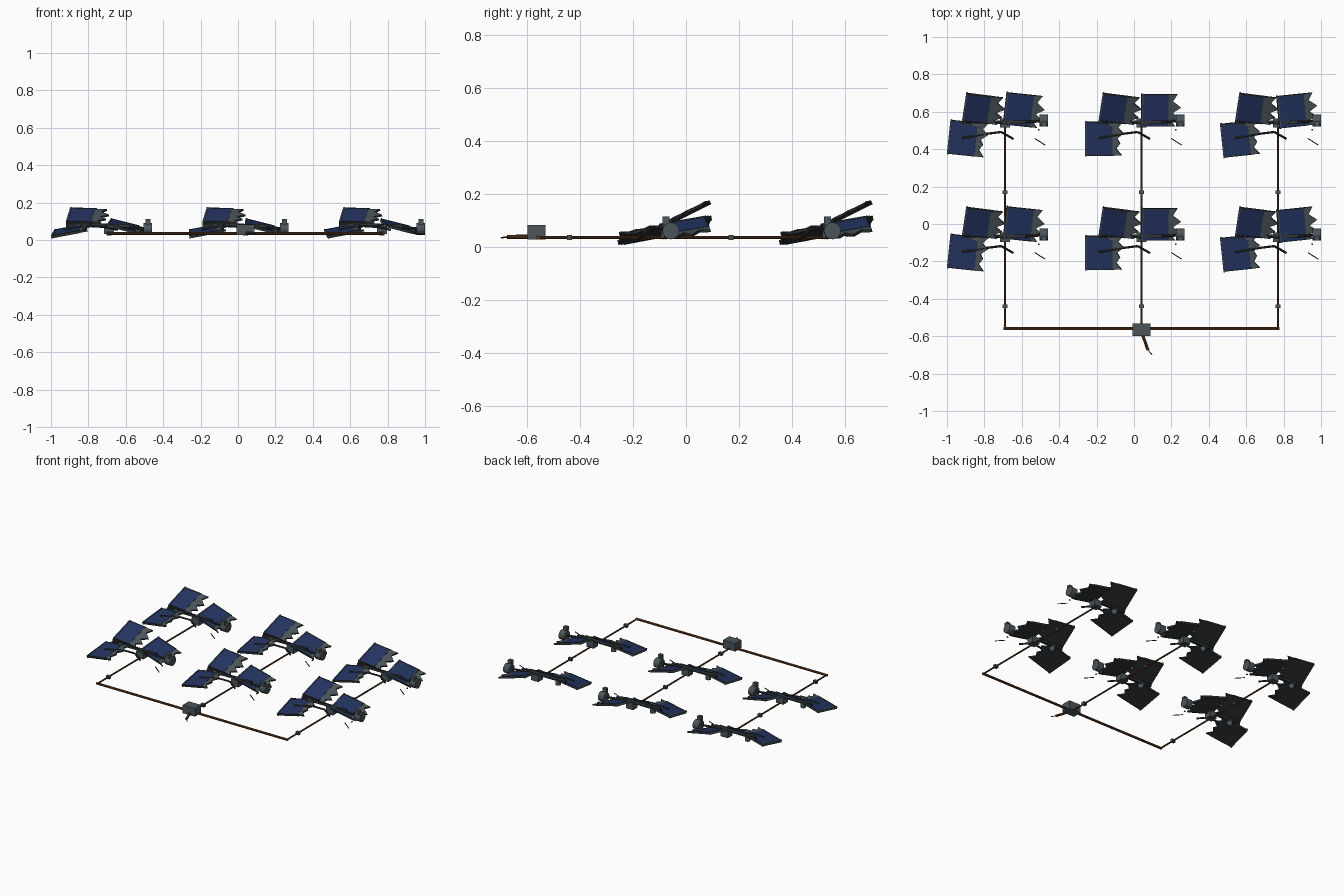
import bpy, bmesh, math
from mathutils import Vector, Matrix

if "Cube" in bpy.data.objects:
    bpy.data.objects.remove(bpy.data.objects["Cube"])


def material(name, rgb):
    m = bpy.data.materials.new(name)
    m.diffuse_color = (*rgb, 1)
    m.use_nodes = True
    m.node_tree.nodes["Principled BSDF"].inputs["Base Color"].default_value = m.diffuse_color
    return m


BLUE = material("solar_blue", (0.018, 0.035, 0.12))
DARK = material("dark_metal", (0.028, 0.033, 0.036))
GREY = material("worn_metal", (0.07, 0.09, 0.10))
COPPER = material("copper_cable", (0.13, 0.045, 0.015))


def finish(name, bm, mat):
    bmesh.ops.recalc_face_normals(bm, faces=bm.faces[:])
    me = bpy.data.meshes.new(name)
    bm.to_mesh(me)
    bm.free()
    me.materials.append(mat)
    ob = bpy.data.objects.new(name, me)
    bpy.context.collection.objects.link(ob)
    return ob


def box(name, c, size, mat):
    bm = bmesh.new()
    bmesh.ops.create_cube(bm, size=1, matrix=Matrix.Translation(c) @ Matrix.Diagonal((*size, 1)))
    return finish(name, bm, mat)


def rods(name, pts, r, mat, sides=8):
    bm = bmesh.new()
    for a, b in zip(pts, pts[1:]):
        a, b = Vector(a), Vector(b)
        d = b - a
        mtx = Matrix.Translation((a + b) / 2) @ d.to_track_quat('Z', 'Y').to_matrix().to_4x4()
        bmesh.ops.create_cone(bm, cap_ends=True, segments=sides, radius1=r, radius2=r,
                              depth=d.length, matrix=mtx)
    return finish(name, bm, mat)


def slab(name, pts, low, high, mtx, mat):
    # extrude a flat outline along the panel normal
    bm = bmesh.new()
    f = bm.faces.new([bm.verts.new((x, y, low)) for x, y in pts])
    ext = bmesh.ops.extrude_face_region(bm, geom=[f])
    top = [v for v in ext["geom"] if isinstance(v, bmesh.types.BMVert)]
    bmesh.ops.translate(bm, verts=top, vec=(0, 0, high - low))
    bmesh.ops.transform(bm, matrix=mtx, verts=bm.verts[:])
    return finish(name, bm, mat)


def rect(x0, y0, x1, y1):
    return [(x0, y0), (x1, y0), (x1, y1), (x0, y1)]


def panel(name, hub, p, u, v, yaw, blue, teeth):
    # p = lower left corner, u = direction towards the torn end, v = full side
    u, v = Vector(u).normalized(), Vector(v)
    w = v.length
    v.normalize()
    n = u.cross(v).normalized()
    base = Matrix((u, v, n)).transposed().to_4x4()
    base.translation = hub + Vector(p)
    c = base @ Vector((0.1, w / 2, 0))
    spin = Matrix.Translation(c) @ Matrix.Rotation(math.radians(yaw), 4, 'Z') @ Matrix.Translation(-c)
    m = spin @ base
    outline = [(0, 0)] + [(x, t * w) for x, t in teeth] + [(0, w)]
    slab(name + "_torn_plate", outline, -0.006, 0.003, m, DARK)
    slab(name + "_torn_skin", [(blue, 0.002)] + [(x - 0.001, t * w) for x, t in teeth]
         + [(blue, w - 0.002)], 0.003, 0.0045, m, GREY)
    slab(name + "_cells", rect(0.004, 0.004, blue, w - 0.004), 0.003, 0.006, m, BLUE)
    # frame rails
    slab(name + "_end_rail", rect(-0.004, -0.003, 0.004, w + 0.003), -0.008, 0.009, m, GREY)
    for y in (0, w - 0.004):
        slab(name + "_side_rail", rect(0, y, blue + 0.01, y + 0.004), -0.007, 0.008, m, DARK)


TEETH = [(0.185, 0), (0.165, 0.14), (0.205, 0.27), (0.17, 0.42), (0.215, 0.58), (0.17, 0.78), (0.195, 1)]
TEETH_C = [(0.195, 0), (0.165, 0.2), (0.185, 0.36), (0.17, 0.5), (0.205, 0.66), (0.175, 0.82), (0.2, 1)]

for yaw, cx in zip((-6, 0, 6), (-0.69, 0.04, 0.77)):
    for cy in (-0.07, 0.54):
        h = Vector((cx, cy, 0))

        def at(x, y, z):
            return h + Vector((x, y, z))

        panel("upper_panel", h, (-0.225, 0.014, 0.095), (0.2, -0.025, -0.004),
              (0.022, 0.145, 0.072), 0, 0.13, TEETH)
        panel("right_panel", h, (0.002, -0.018, 0.078), (0.2, 0, -0.05),
              (0.002, 0.172, 0.03), yaw, 0.145, TEETH)
        panel("left_panel", h, (-0.296, -0.174, 0.016), (0.2, 0, 0.038),
              (0, 0.18, 0.034), yaw, 0.145, TEETH_C)
        # central hub and spine
        box("hub", at(0, 0.0, 0.055), (0.055, 0.05, 0.045), GREY)
        box("spine", at(-0.06, 0.004, 0.078), (0.34, 0.018, 0.014), DARK)
        rods("spine_tube", [at(-0.23, 0.012, 0.09), at(0, 0.0, 0.08), at(0.2, 0.01, 0.06)], 0.007, DARK)
        rods("spine_stub", [at(-0.16, -0.005, 0.04), at(-0.16, -0.005, 0.085)], 0.018, GREY, 12)
        # bent arm in front of the hub
        rods("bent_arm", [at(-0.23, -0.08, 0.055), at(-0.1, -0.058, 0.075),
                          at(-0.02, -0.048, 0.07), at(0.045, -0.085, 0.055)], 0.006, DARK)
        # motor with cap
        rods("motor_drum", [at(0.185, 0.013, 0.06), at(0.23, 0.013, 0.06)], 0.032, GREY, 16)
        box("motor_cap", at(0.208, -0.006, 0.098), (0.026, 0.026, 0.032), GREY)
        # loose debris
        rods("loose_strip", [at(0.16, -0.083, 0.04), at(0.215, -0.118, 0.03)], 0.003, DARK, 6)
        box("loose_scrap", at(0.182, -0.037, 0.035), (0.008, 0.008, 0.006), COPPER)
    # branch cable and clips
    rods("branch_cable", [(cx, -0.56, 0.035), (cx, 0.56, 0.035)], 0.0055, COPPER)
    for y in (-0.44, 0.17):
        box("cable_clip", (cx, y, 0.035), (0.026, 0.02, 0.02), GREY)

# main cable, junction box and cut tail
rods("main_cable", [(-0.697, -0.56, 0.035), (0.777, -0.56, 0.035)], 0.008, COPPER)
box("junction_box", (0.04, -0.565, 0.055), (0.094, 0.068, 0.056), GREY)
rods("cut_tail", [(0.045, -0.59, 0.038), (0.075, -0.675, 0.037)], 0.008, COPPER)
rods("bare_wire", [(0.075, -0.675, 0.037), (0.097, -0.698, 0.034)], 0.003, DARK, 6)
